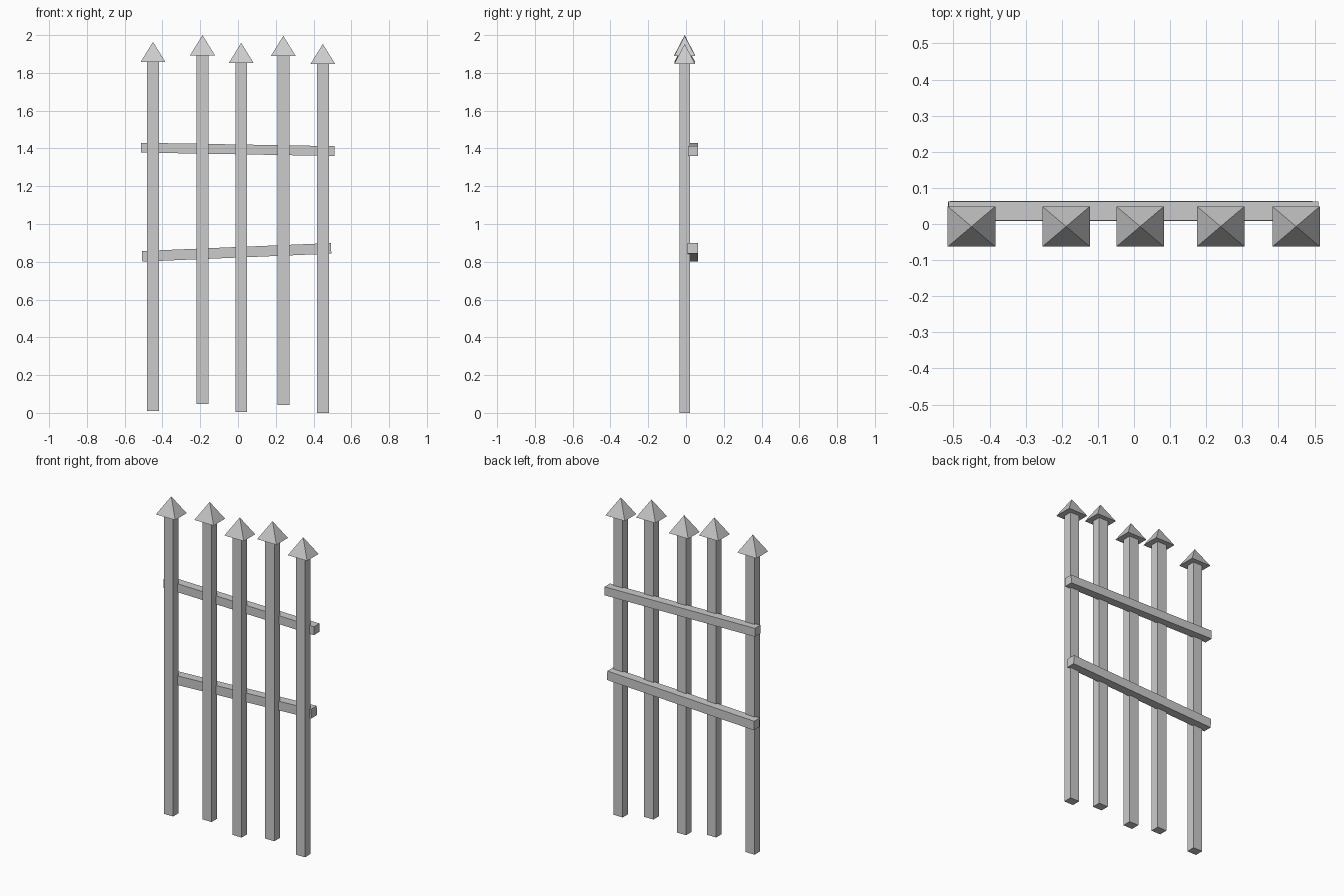
import bpy, math
from mathutils import Matrix

if "Cube" in bpy.data.objects:
    bpy.data.objects.remove(bpy.data.objects["Cube"])

POST_Y = -0.007      # centre line of the posts
SHAFT_H = 1.846      # shaft height
TIP_H = 0.107        # pyramid tip height


def box(name, size, loc, tilt=0.0):
    bpy.ops.mesh.primitive_cube_add(size=1)
    ob = bpy.context.object
    ob.name = name
    ob.data.transform(Matrix.Diagonal((*size, 1)))
    ob.location = loc
    ob.rotation_euler.y = tilt
    return ob


def pyramid(name, size, loc):
    bpy.ops.mesh.primitive_cone_add(vertices=4, radius1=math.sqrt(0.5), depth=1)
    ob = bpy.context.object
    ob.name = name
    # turn the square base to line up with the axes, then scale to size
    ob.data.transform(Matrix.Diagonal((*size, 1)) @ Matrix.Rotation(math.pi / 4, 4, 'Z'))
    ob.location = loc
    return ob


def rail(name, x0, z0, x1, z1, depth, height):
    length = math.hypot(x1 - x0, z1 - z0)
    tilt = -math.atan2(z1 - z0, x1 - x0)
    box(name, (length, depth, height), ((x0 + x1) / 2, 0.036, (z0 + z1) / 2), tilt)


# Uneven posts with pyramid tips: (x, bottom z)
posts = [(-0.45, 0.011), (-0.188, 0.047), (0.017, 0.006), (0.24, 0.043), (0.449, 0.0)]
for i, (x, z) in enumerate(posts, 1):
    box(f"post_{i}", (0.063, 0.054, SHAFT_H), (x, POST_Y, z + SHAFT_H / 2))
    pyramid(f"post_tip_{i}", (0.132, 0.112, TIP_H), (x, POST_Y, z + SHAFT_H + TIP_H / 2))

# Two crooked rails behind the posts
rail("upper_rail", -0.514, 1.404, 0.511, 1.386, 0.053, 0.052)
rail("lower_rail", -0.508, 0.829, 0.493, 0.871, 0.055, 0.056)
